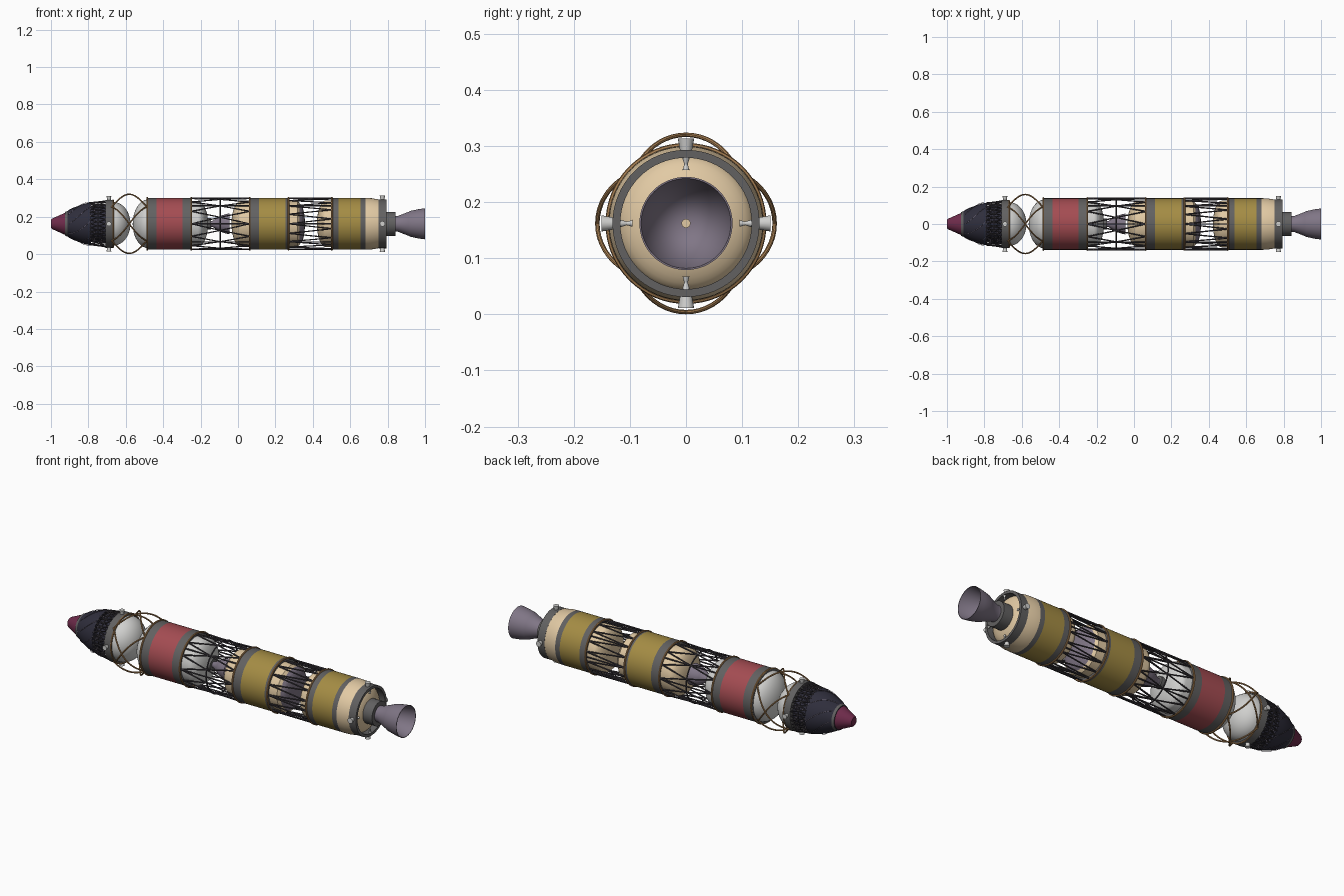
import bpy, bmesh, math
from mathutils import Vector

if "Cube" in bpy.data.objects:
    bpy.data.objects.remove(bpy.data.objects["Cube"])

CZ = 0.162  # height of the long axis
TAU = 2 * math.pi


def material(name, r, g, b):
    m = bpy.data.materials.new(name)
    m.diffuse_color = [((c / 255 + 0.055) / 1.055) ** 2.4 for c in (r, g, b)] + [1]
    m.use_nodes = True
    m.node_tree.nodes["Principled BSDF"].inputs["Base Color"].default_value = m.diffuse_color
    return m


MATS = {
    "maroon": material("maroon", 112, 44, 76),
    "navy": material("navy", 47, 46, 60),
    "strut": material("dark strut", 66, 62, 68),
    "white": material("light grey", 208, 208, 206),
    "grey": material("mid grey", 98, 97, 97),
    "red": material("brick red", 164, 76, 82),
    "brown": material("copper brown", 166, 126, 82),
    "gold": material("old gold", 164, 140, 68),
    "cream": material("cream", 226, 202, 164),
    "nozzle": material("purple grey", 128, 118, 134),
}


def pos(x, r, a):
    """Point at distance r from the long axis; angle 0 is up."""
    return Vector((x, r * math.sin(a), CZ + r * math.cos(a)))


def finish(ob):
    bpy.ops.object.select_all(action='DESELECT')
    ob.select_set(True)
    bpy.context.view_layer.objects.active = ob
    bpy.ops.object.shade_smooth_by_angle(angle=math.radians(35))


def revolve(name, prof, mat, n=64):
    """Spin (x, r) points round the long axis; a point may carry the colour of the band after it."""
    bm = bmesh.new()
    mats, rings, cur, bands = [], [], mat, []
    for p in prof:
        cur = p[2] if len(p) > 2 else cur
        bands.append(cur)
        if p[1] < 1e-5:
            rings.append([bm.verts.new(pos(p[0], 0, 0))] * n)
        else:
            rings.append([bm.verts.new(pos(p[0], p[1], TAU * i / n)) for i in range(n)])
    for k in range(len(rings) - 1):
        if bands[k] not in mats:
            mats.append(bands[k])
        for i in range(n):
            j = (i + 1) % n
            q = [rings[k][i], rings[k][j], rings[k + 1][j], rings[k + 1][i]]
            f = bm.faces.new(list(dict.fromkeys(q)))
            f.material_index = mats.index(bands[k])
    bmesh.ops.recalc_face_normals(bm, faces=bm.faces)
    me = bpy.data.meshes.new(name)
    bm.to_mesh(me)
    bm.free()
    for m in mats:
        me.materials.append(MATS[m])
    ob = bpy.data.objects.new(name, me)
    bpy.context.collection.objects.link(ob)
    finish(ob)


def rods(name, paths, radius, mat, closed=False, res=1):
    cu = bpy.data.curves.new(name, 'CURVE')
    cu.dimensions = '3D'
    cu.bevel_depth = radius
    cu.bevel_resolution = res
    cu.use_fill_caps = True
    for path in paths:
        s = cu.splines.new('POLY')
        s.points.add(len(path) - 1)
        s.use_cyclic_u = closed
        for pt, v in zip(s.points, path):
            pt.co = (*v, 1)
    cu.materials.append(MATS[mat])
    ob = bpy.data.objects.new(name, cu)
    bpy.context.collection.objects.link(ob)
    bpy.ops.object.select_all(action='DESELECT')
    ob.select_set(True)
    bpy.context.view_layer.objects.active = ob
    bpy.ops.object.convert(target='MESH')
    finish(bpy.context.object)


def hoop(name, x, r, thick, mat):
    rods(name, [[pos(x, r, TAU * i / 64) for i in range(64)]], thick, mat, True, 2)


def dome(x, r, depth, steps=10):
    """Quarter ellipse from the rim at x to the tip at x + depth."""
    return [(x + depth * math.sin(t * math.pi / 2 / steps), r * math.cos(t * math.pi / 2 / steps))
            for t in range(steps + 1)]


def zigzag(x0, r0, x1, r1, n):
    out = []
    for i in range(n):
        a = TAU * i / n
        out += [[pos(x0, r0, a), pos(x1, r1, a + s * TAU / n / 2)] for s in (-1, 1)]
    return out


# Nose cap and fairing
revolve("nose_cap", [(-1, 0), (-1, 0.022), (-0.994, 0.028), (-0.92, 0.061), (-0.92, 0)], "maroon")
revolve("nose_fairing", [(-0.925, 0), (-0.925, 0.063, "grey"), (-0.912, 0.068, "navy"), (-0.88, 0.085),
                         (-0.847, 0.099), (-0.815, 0.109), (-0.785, 0.115), (-0.785, 0.098),
                         (-0.70, 0.104), (-0.70, 0)], "navy")
rods("fairing_seams", [[pos(-0.905 + 0.115 * t / 12, 0.0725 + 0.043 * math.sin(t / 12 * math.pi / 2),
                            TAU * k / 8 + 0.9 * t / 12) for t in range(13)] for k in range(8)],
     0.0012, "nozzle")

# Lattice bay behind the fairing, with small fittings
rods("nose_lattice", zigzag(-0.79, 0.113, -0.705, 0.124, 16) + zigzag(-0.705, 0.124, -0.79, 0.113, 16),
     0.0028, "strut")
hoop("nose_lattice_hoop", -0.748, 0.118, 0.003, "strut")
rods("nose_fittings", [[pos(x, 0.10, a), pos(x, 0.119, a)] for x in (-0.768, -0.728)
                       for a in [TAU * (i + 0.25) / 12 for i in range(12)]], 0.004, "nozzle")

# Forward ring and forward dome
revolve("forward_ring", [(-0.708, 0), (-0.708, 0.128), (-0.668, 0.128), (-0.668, 0.112), (-0.668, 0)], "grey")
hoop("forward_ring_trim", -0.668, 0.126, 0.004, "brown")
revolve("forward_dome", dome(-0.668, 0.117, 0.093), "white")

# Crossing bowed tubes between the forward ring and the upper tank
arches = []
for k in range(4):
    for s in (-1, 1):
        arches.append([pos(-0.675 + 0.187 * t / 20,
                           0.129 + 0.029 * math.sin(math.pi * t / 20),
                           k * TAU / 4 + s * (t / 20 - 0.5) * TAU / 4) for t in range(21)])
rods("bowed_tubes", arches, 0.004, "brown", res=2)

# Upper tank
revolve("upper_tank_front_dome", dome(-0.48, 0.13, -0.083), "white")
revolve("upper_tank", [(-0.49, 0.125), (-0.49, 0.138), (-0.436, 0.138, "red"),
                       (-0.297, 0.138, "grey"), (-0.252, 0.138), (-0.252, 0.12)], "grey")
revolve("upper_tank_rear_dome", [(-0.255, 0.122)] + dome(-0.215, 0.122, 0.055), "white")

# Middle tank
revolve("middle_tank_front_dome", [(0.07, 0.125)] + dome(0.02, 0.125, -0.055), "cream")
revolve("middle_tank", [(0.065, 0.12), (0.065, 0.138), (0.112, 0.138, "gold"),
                        (0.255, 0.138, "grey"), (0.27, 0.138), (0.27, 0.12)], "grey")
revolve("middle_tank_rear_dome", [(0.265, 0.123), (0.318, 0.123), (0.33, 0.11, "nozzle")]
        + dome(0.33, 0.105, 0.028)[1:], "cream")

# Lower tank
revolve("lower_tank_front_dome", [(0.505, 0.125)] + dome(0.47, 0.125, -0.048), "cream")
revolve("lower_tank", [(0.502, 0.12), (0.502, 0.138), (0.538, 0.138, "gold"), (0.655, 0.138, "grey"),
                       (0.682, 0.138, "cream"), (0.715, 0.137), (0.752, 0.130), (0.752, 0.118)], "grey")
revolve("rear_dome", dome(0.745, 0.12, 0.05), "cream")
revolve("rear_ring", [(0.75, 0.117), (0.75, 0.131), (0.793, 0.131), (0.793, 0.117), (0.75, 0.117)], "grey")

# Copper hoops at the tank ends
for i, x in enumerate((-0.485, -0.25, 0.063, 0.27, 0.502)):
    hoop("tank_hoop_%d" % (i + 1), x, 0.1385, 0.005, "brown")

# Open trusses between the tanks
rails = lambda x0, x1: [[pos(x0, 0.137, TAU * i / 8), pos(x1, 0.137, TAU * i / 8)] for i in range(8)]
rods("upper_truss", zigzag(-0.25, 0.135, -0.095, 0.135, 12) + zigzag(0.063, 0.135, -0.095, 0.135, 12)
     + rails(-0.25, 0.063), 0.0036, "strut")
hoop("upper_truss_hoop", -0.095, 0.135, 0.0036, "strut")
rods("lower_truss", zigzag(0.27, 0.135, 0.502, 0.135, 16) + rails(0.27, 0.502), 0.0036, "strut")


def engine(name, x0, x1, x2, body, throat, exit_r):
    """Motor housing from x0 to x1, then a flared bell out to x2."""
    revolve(name + "_housing", [(x0, 0), (x0, body), (x1, body), (x1, 0)], "grey")
    d = x2 - x1
    revolve(name + "_bell", [(x1, throat), (x1 + d * 0.08, throat), (x1 + d * 0.45, throat + (exit_r - throat) * 0.55),
                             (x1 + d * 0.5, throat + (exit_r - throat) * 0.66),
                             (x1 + d * 0.8, throat + (exit_r - throat) * 0.9), (x2, exit_r),
                             (x2, exit_r - 0.003), (x1 + d * 0.5, throat + (exit_r - throat) * 0.5),
                             (x1 + d * 0.06, 0)], "nozzle")


# Engines
engine("upper_engine", -0.175, -0.145, -0.045, 0.03, 0.016, 0.056)
engine("main_engine", 0.77, 0.842, 1.0, 0.064, 0.042, 0.083)
revolve("main_injector", [(0.85, 0), (0.85, 0.008), (0.87, 0.008), (0.87, 0)], "cream", 16)


def thruster(name, x, a, r0, r1, w0, w1):
    bm = bmesh.new()
    out = (pos(x, 1, a) - pos(x, 0, a)).normalized()
    mat = Vector((0, 0, 1)).rotation_difference(out).to_matrix().to_4x4()
    mat.translation = pos(x, (r0 + r1) / 2, a)
    bmesh.ops.create_cone(bm, cap_ends=True, segments=16, radius1=w0, radius2=w1, depth=r1 - r0, matrix=mat)
    me = bpy.data.meshes.new(name)
    bm.to_mesh(me)
    bm.free()
    me.materials.append(MATS["white"])
    ob = bpy.data.objects.new(name, me)
    bpy.context.collection.objects.link(ob)
    finish(ob)


# Steering thrusters round both end rings
for k in range(4):
    a = k * TAU / 4
    thruster("rear_thruster_%d" % k, 0.772, a, 0.126, 0.151, 0.010, 0.0145)
    thruster("forward_thruster_%d" % k, -0.69, a, 0.124, 0.149, 0.009, 0.013)
    thruster("rear_nub_outer_%d" % k, 0.785, a, 0.105, 0.118, 0.003, 0.007)
    thruster("rear_nub_inner_%d" % k, 0.785, a, 0.095, 0.106, 0.006, 0.003)
